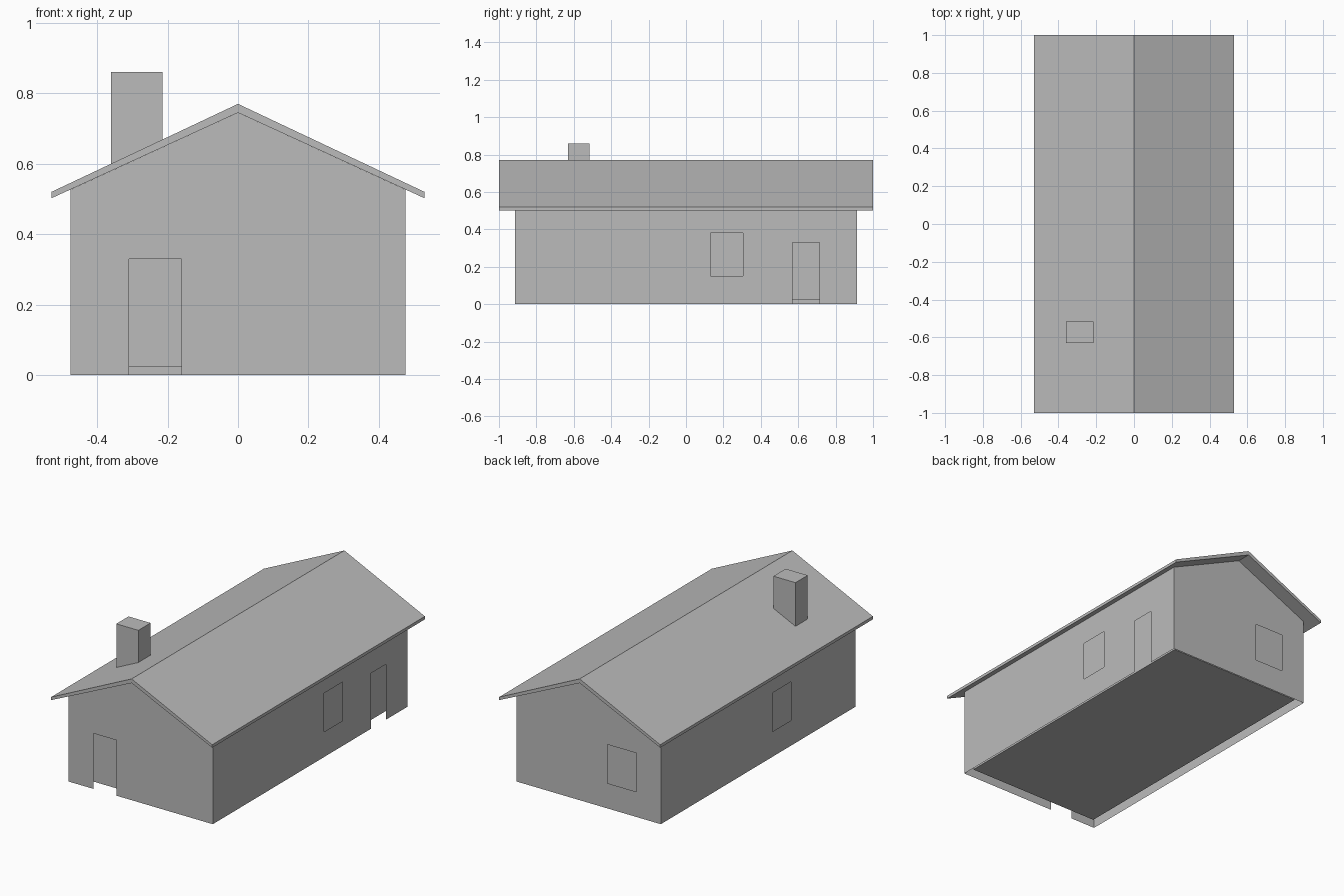
import bpy
import bmesh
from mathutils import Vector

default = bpy.data.objects.get("Cube")
if default:
    bpy.data.objects.remove(default, do_unlink=True)

# Single material
grey = bpy.data.materials.new("plain_grey")
grey.use_nodes = True
colour = (0.5, 0.5, 0.5, 1.0)
grey.diffuse_color = colour
grey.node_tree.nodes["Principled BSDF"].inputs["Base Color"].default_value = colour


def add_object(name, bm):
    mesh = bpy.data.meshes.new(name)
    bm.to_mesh(mesh)
    bm.free()
    mesh.materials.append(grey)
    obj = bpy.data.objects.new(name, mesh)
    bpy.context.collection.objects.link(obj)
    return obj


def prism(profile, y0, y1):
    """Closed prism: an x-z profile drawn along y."""
    bm = bmesh.new()
    face = bm.faces.new([bm.verts.new((x, y0, z)) for x, z in profile])
    new = bmesh.ops.extrude_face_region(bm, geom=[face])["geom"]
    verts = [v for v in new if isinstance(v, bmesh.types.BMVert)]
    bmesh.ops.translate(bm, verts=verts, vec=(0, y1 - y0, 0))
    bmesh.ops.recalc_face_normals(bm, faces=bm.faces)
    return bm


def gable(half, base, eave, ridge):
    return [(-half, base), (half, base), (half, eave), (0, ridge), (-half, eave)]


def cut_opening(bm, normal, along, a, b, low, high):
    """Cut a rectangular hole in the wall that faces the given direction."""
    normal = Vector(normal)

    def wall():
        return [f for f in bm.faces if f.normal.dot(normal) > 0.99]

    up = Vector((0, 0, 1))
    along = Vector(along)
    for axis, value in ((along, a), (along, b), (up, low), (up, high)):
        if axis == up and value <= 0:
            continue
        faces = wall()
        edges = {e for f in faces for e in f.edges}
        verts = {v for f in faces for v in f.verts}
        bmesh.ops.bisect_plane(bm, geom=faces + list(edges) + list(verts),
                               plane_co=axis * value, plane_no=axis)
    hole = []
    for f in wall():
        c = f.calc_center_median()
        if a < c.dot(along) < b and low < c.z < high:
            hole.append(f)
    bmesh.ops.delete(bm, geom=hole, context="FACES")


# Outer walls: open below and under the roof
HALF_X, HALF_Y, INSET = 0.475, 0.915, 0.036
X, Y = (1, 0, 0), (0, 1, 0)
walls = prism(gable(HALF_X, 0, 0.527, 0.745), -HALF_Y, HALF_Y)
ends = [f for f in walls.faces if abs(f.normal.z) > 0.1]
bmesh.ops.delete(walls, geom=ends, context="FACES")
cut_opening(walls, (0, -1, 0), X, -0.31, -0.16, 0, 0.33)       # front door
cut_opening(walls, (1, 0, 0), Y, 0.57, 0.715, 0, 0.33)         # side door
cut_opening(walls, (1, 0, 0), Y, 0.13, 0.305, 0.15, 0.38)      # left window
cut_opening(walls, (-1, 0, 0), Y, -0.31, -0.135, 0.15, 0.38)   # right window
cut_opening(walls, (0, 1, 0), X, -0.315, -0.125, 0.15, 0.38)   # back window
add_object("outer_walls", walls)

# Inner lining and raised floor, seen through the openings
inner = prism(gable(HALF_X - INSET, 0.023, 0.54, 0.74), INSET - HALF_Y, HALF_Y - INSET)
add_object("inner_walls_and_floor", inner)

# Roof slab with overhang
roof = [(-0.53, 0.502), (0, 0.745), (0.53, 0.502),
        (0.53, 0.52), (0, 0.77), (-0.53, 0.52)]
add_object("roof", prism(roof, -1, 1))

# Chimney
stack = [(-0.36, 0.58), (-0.215, 0.65), (-0.215, 0.86), (-0.36, 0.86)]
add_object("chimney", prism(stack, -0.63, -0.515))
